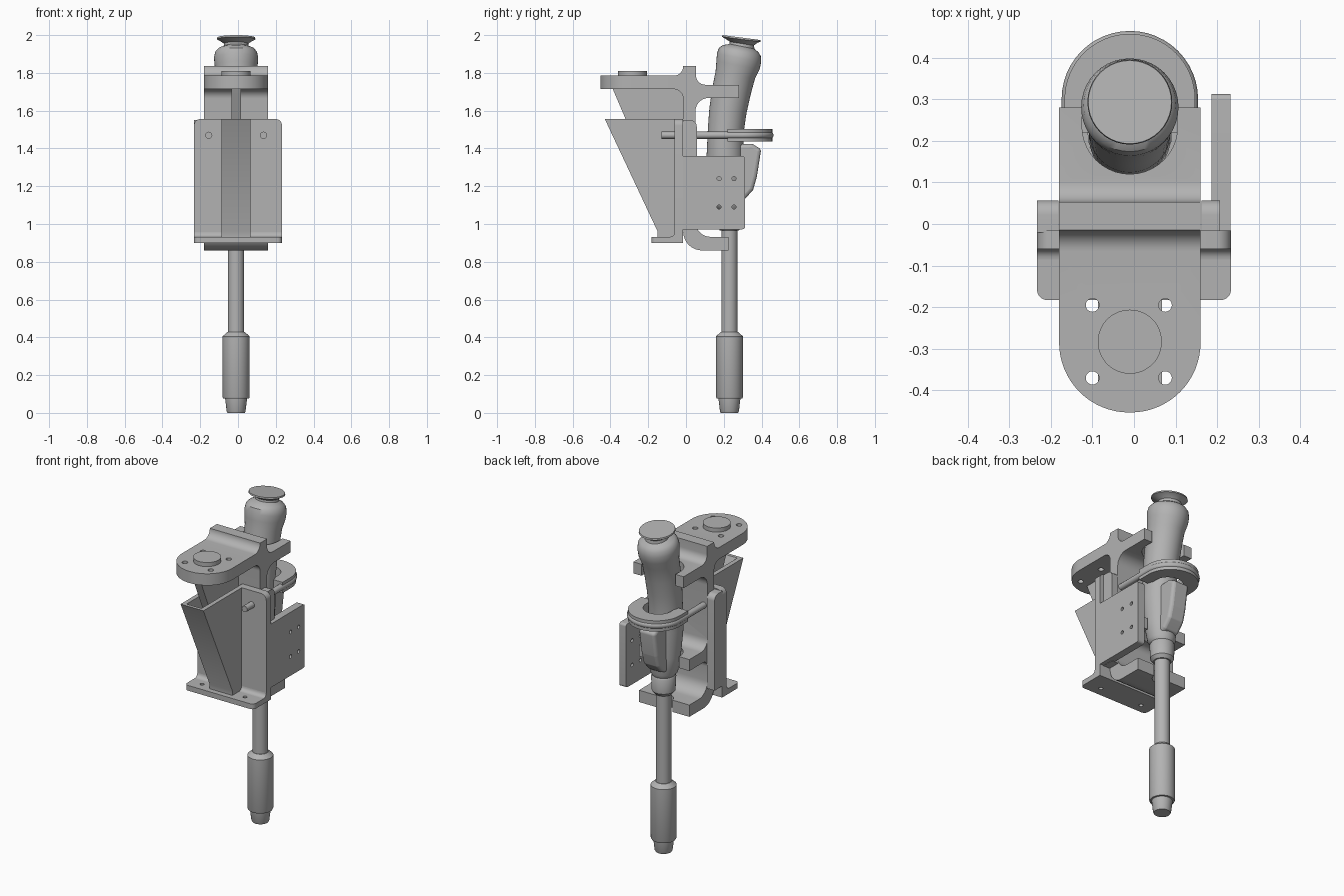
import bpy, bmesh
from math import sin, cos, pi, radians, tan
from mathutils import Vector

cube = bpy.data.objects.get("Cube")
if cube:
    bpy.data.objects.remove(cube, do_unlink=True)

grey = bpy.data.materials.new("plain grey")
grey.use_nodes = True
grey.diffuse_color = (0.45, 0.45, 0.45, 1)
grey.node_tree.nodes["Principled BSDF"].inputs["Base Color"].default_value = grey.diffuse_color
CX = -0.01            # centre line of the holder


def finish(name, bm):
    bmesh.ops.recalc_face_normals(bm, faces=bm.faces)
    me = bpy.data.meshes.new(name)
    bm.to_mesh(me)
    bm.free()
    me.materials.append(grey)
    ob = bpy.data.objects.new(name, me)
    bpy.context.collection.objects.link(ob)
    return ob


def rounded(corners, steps=8):
    """Polygon from (u, v, radius) corners, with arcs at rounded ones."""
    out = []
    for i, (u, v, r) in enumerate(corners):
        p = Vector((u, v))
        if not r:
            out.append(p)
            continue
        a = (Vector(corners[i - 1][:2]) - p).normalized()
        b = (Vector(corners[(i + 1) % len(corners)][:2]) - p).normalized()
        half = a.angle(b) / 2
        mid = p + (a + b).normalized() * r / sin(half)
        s = p + a * r / tan(half) - mid
        e = p + b * r / tan(half) - mid
        total = s.angle(e)
        for k in range(steps + 1):
            t = k / steps
            out.append(mid + (s * sin((1 - t) * total) + e * sin(t * total)) / sin(total))
    return out


def prism(name, pts, axis, lo, hi):
    """Extrude a polygon along x (pts are y,z), y (x,z) or z (x,y)."""
    put = {"x": lambda p, d: (d, p[0], p[1]),
           "y": lambda p, d: (p[0], d, p[1]),
           "z": lambda p, d: (p[0], p[1], d)}[axis]
    bm = bmesh.new()
    rings = [[bm.verts.new(put(p, d)) for p in pts] for d in (lo, hi)]
    n = len(pts)
    for ring in rings:
        bm.faces.new(ring)
    for i in range(n):
        j = (i + 1) % n
        bm.faces.new((rings[0][i], rings[0][j], rings[1][j], rings[1][i]))
    return finish(name, bm)


def box(name, x0, x1, y0, y1, z0, z1):
    return prism(name, [(x0, y0), (x1, y0), (x1, y1), (x0, y1)], "z", z0, z1)


def disc(name, u, v, r, axis, lo, hi, n=32):
    pts = [(u + r * cos(2 * pi * k / n), v + r * sin(2 * pi * k / n)) for k in range(n)]
    return prism(name, pts, axis, lo, hi)


def loft(name, stations, n=40):
    """Stack of rings given as (y centre, z, radius, backward tilt)."""
    bm = bmesh.new()
    rings = []
    for cy, z, r, tilt in stations:
        ring = []
        for k in range(n):
            dx, dy = r * cos(2 * pi * k / n), r * sin(2 * pi * k / n)
            ring.append(bm.verts.new((CX + dx, cy + dy, z - tilt * dy)))
        rings.append(ring)
    for a, b in zip(rings, rings[1:]):
        for k in range(n):
            j = (k + 1) % n
            bm.faces.new((a[k], a[j], b[j], b[k]))
    bm.faces.new(rings[0])
    bm.faces.new(rings[-1])
    return finish(name, bm)


def combine(ob, tool, op="DIFFERENCE"):
    mod = ob.modifiers.new("combine", "BOOLEAN")
    mod.operation, mod.object, mod.solver = op, tool, "EXACT"
    bpy.context.view_layer.objects.active = ob
    bpy.ops.object.modifier_apply(modifier=mod.name)
    bpy.data.objects.remove(tool, do_unlink=True)


def slot(centre_y, r, half, z0, z1):
    """Round-ended slot open towards the back."""
    pts = [(CX + r * cos(pi + pi * k / 20), centre_y + r * sin(pi + pi * k / 20)) for k in range(21)]
    return prism("slot", pts + [(CX + half, 0.4), (CX - half, 0.4)], "z", z0, z1)


# Sliding carrier: side profile with top plate, ridge and three arms
carrier = prism("carrier", rounded([
    (-0.455, 1.714, 0), (-0.015, 1.714, 0.05), (-0.015, 0.86, 0.1),
    (0.225, 0.86, 0), (0.225, 0.932, 0), (0.05, 0.932, 0.08),
    (0.05, 1.14, 0.04), (0.225, 1.14, 0), (0.225, 1.21, 0), (0.05, 1.21, 0.06),
    (0.05, 1.667, 0.07), (0.28, 1.667, 0), (0.28, 1.737, 0), (0.053, 1.737, 0.05),
    (0.053, 1.836, 0), (-0.015, 1.836, 0), (-0.015, 1.785, 0.05), (-0.455, 1.785, 0)]),
    "x", -0.18, 0.16)
combine(carrier, prism("outline", rounded([
    (-0.18, -0.453, 0.168), (0.16, -0.453, 0.168), (0.16, 0.3, 0), (-0.18, 0.3, 0)], 16),
    "z", 0.8, 1.9), "INTERSECT")
combine(carrier, slot(0.235, 0.115, 0.115, 1.6, 1.76))
combine(carrier, slot(0.215, 0.1, 0.1, 1.1, 1.25))
combine(carrier, slot(0.23, 0.055, 0.055, 0.8, 0.96))
for x in (-0.1, 0.075):
    for y in (-0.195, -0.37):
        combine(carrier, disc("hole", x, y, 0.016, "z", 1.6, 1.9, 20))
disc("top_boss", CX, -0.283, 0.077, "z", 1.77, 1.81, 48)

# Web under the top plate, sliding inside the trough
prism("web", [(-0.39, 1.72), (-0.32, 1.556), (-0.09, 1.03), (0, 1.03), (0, 1.72)],
      "x", CX - 0.025, CX + 0.025)

# Fixed bracket: flange, trough with sloping front, base and rails
flange = prism("flange", rounded([(-0.233, 0.9, 0), (0.233, 0.9, 0),
               (0.233, 1.556, 0.035), (-0.233, 1.556, 0.035)]), "y", -0.06, -0.016)
trough = prism("trough", [(-0.43, 1.556), (-0.15, 0.96), (-0.15, 0.92), (-0.05, 0.92), (-0.05, 1.556)],
               "x", CX - 0.077, CX + 0.077)
combine(flange, trough, "UNION")
combine(flange, prism("cavity", [(-0.407, 1.6), (-0.41, 1.556), (-0.135, 0.97), (0, 0.97), (0, 1.6)],
                      "x", CX - 0.05, CX + 0.05))
base = prism("base", rounded([(-0.233, -0.02, 0), (-0.233, -0.183, 0.025),
             (0.233, -0.183, 0.025), (0.233, -0.02, 0)]), "z", 0.9, 0.932)
for x in (-0.155, 0.135):
    combine(base, disc("hole", x, -0.125, 0.012, "z", 0.8, 1, 20))
for s in (-1, 1):
    # Concave fillet between base and flange on each side of the trough
    x0, x1 = sorted((CX + s * 0.07, s * 0.233))
    arc = [(-0.085 + 0.025 * sin(radians(a)), 0.957 - 0.025 * cos(radians(a))) for a in range(0, 91, 15)]
    prism("base_fillet", arc + [(-0.05, 0.957), (-0.05, 0.925), (-0.085, 0.925)], "x", x0, x1)
for name, x0, x1 in (("right_rail", -0.233, -0.182), ("left_rail", 0.162, 0.207)):
    prism(name, rounded([(-0.02, 0.97, 0), (0.057, 0.97, 0), (0.057, 1.55, 0.035), (-0.02, 1.55, 0)]),
          "x", x0, x1)

# Side plate with four small holes
plate = prism("side_plate", rounded([(-0.03, 0.972, 0), (0.313, 0.972, 0.015),
              (0.313, 1.36, 0.015), (-0.03, 1.36, 0)]), "x", 0.186, 0.232)
for y in (0.175, 0.254):
    for z in (1.09, 1.24):
        combine(plate, disc("hole", y, z, 0.011, "x", 0.1, 0.3, 16))


# Clamp ring of two open discs round a narrower core
def open_ring(name, r, inner, z0, z1):
    turn = [pi * k / 32 for k in range(33)]
    outer = [(CX + r * cos(a), 0.3 + r * sin(a)) for a in turn]
    inside = [(CX - inner * cos(a), 0.28 + inner * sin(a)) for a in turn]
    prism(name, [(CX + r, 0.22)] + outer + [(CX - r, 0.22), (CX - inner, 0.22)]
          + inside + [(CX + inner, 0.22)], "z", z0, z1)


open_ring("clamp_lower_disc", 0.157, 0.085, 1.437, 1.459)
open_ring("clamp_core", 0.132, 0.085, 1.459, 1.481)
open_ring("clamp_upper_disc", 0.157, 0.085, 1.481, 1.503)

# Bent rod that ties the clamp to the flange
path = [(CX + 0.145, -0.13)] + [(CX + 0.145 * cos(pi * k / 24), 0.3 + 0.145 * sin(pi * k / 24))
                               for k in range(25)] + [(CX - 0.145, -0.13)]
curve = bpy.data.curves.new("clamp_rod", "CURVE")
curve.dimensions, curve.bevel_depth, curve.bevel_resolution = "3D", 0.019, 4
curve.use_fill_caps = True
line = curve.splines.new("POLY")
line.points.add(len(path) - 1)
for pt, (x, y) in zip(line.points, path):
    pt.co = (x, y, 1.47, 1)
curve.materials.append(grey)
bpy.context.collection.objects.link(bpy.data.objects.new("clamp_rod", curve))

# Tool: shaft, weight and tip, all turned
loft("shaft", [(0.23, 0.38, 0.043, 0), (0.23, 1.0, 0.043, 0)])
loft("shaft_sleeve", [(0.23, 0, 0.046, 0), (0.23, 0.008, 0.05, 0), (0.23, 0.075, 0.058, 0),
     (0.23, 0.076, 0.068, 0), (0.23, 0.085, 0.072, 0), (0.23, 0.405, 0.072, 0),
     (0.23, 0.428, 0.046, 0)])

# Grip with flared head and cap, leaning back
loft("grip", [(0.23, 0.965, 0.05, 0), (0.23, 0.985, 0.066, 0), (0.23, 1.07, 0.07, 0),
     (0.23, 1.08, 0.064, 0), (0.225, 1.1, 0.078, 0), (0.215, 1.2, 0.088, 0),
     (0.207, 1.36, 0.098, 0), (0.211, 1.5, 0.095, 0.1), (0.222, 1.6, 0.098, 0.15),
     (0.24, 1.7, 0.101, 0.2), (0.261, 1.79, 0.104, 0.2), (0.275, 1.84, 0.114, 0.2),
     (0.281, 1.88, 0.117, 0.2), (0.285, 1.91, 0.111, 0.2), (0.29, 1.928, 0.095, 0.2),
     (0.296, 1.94, 0.066, 0.2), (0.296, 1.955, 0.064, 0.15), (0.293, 1.97, 0.085, 0.13),
     (0.293, 1.978, 0.102, 0.13), (0.293, 1.987, 0.1, 0.13)])
trigger = prism("trigger", rounded([
    (0.25, 1.42, 0), (0.35, 1.425, 0.02), (0.398, 1.395, 0.02), (0.375, 1.25, 0.04),
    (0.355, 1.18, 0.02), (0.31, 1.13, 0.02), (0.23, 1.1, 0)], 4), "x", CX - 0.055, CX + 0.055)
soft = trigger.modifiers.new("soft edges", "BEVEL")
soft.width, soft.segments = 0.018, 3

# Smooth the curved surfaces, keeping edges sharp
for ob in bpy.context.collection.objects:
    if ob.type == "MESH" and grey.name in ob.data.materials:
        bpy.ops.object.select_all(action="DESELECT")
        ob.select_set(True)
        bpy.context.view_layer.objects.active = ob
        bpy.ops.object.shade_smooth_by_angle(angle=radians(35))
